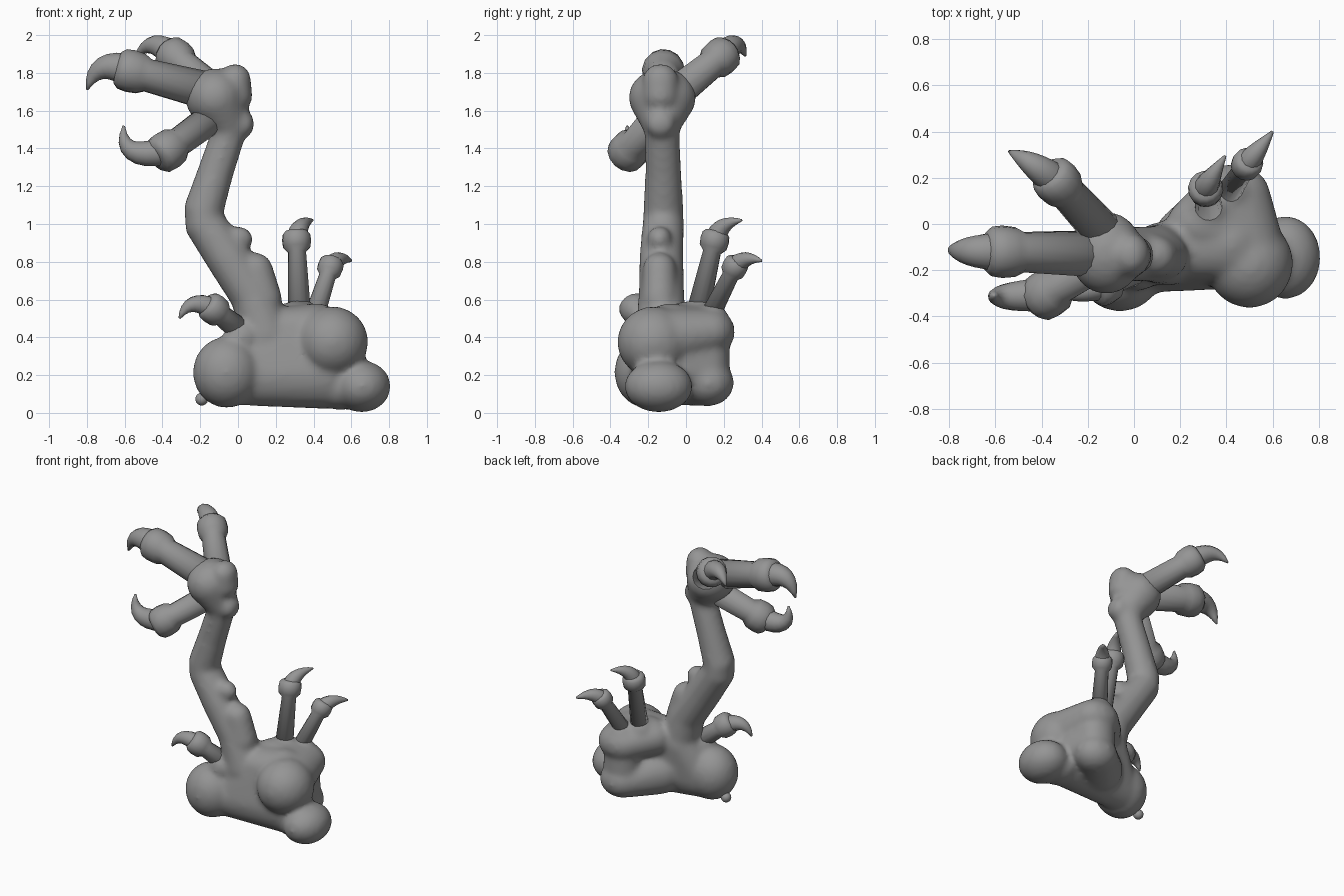
import bpy, bmesh, math
from mathutils import Vector, Matrix

cube = bpy.data.objects.get("Cube")
if cube:
    bpy.data.objects.remove(cube)

clay = bpy.data.materials.new("grey clay")
clay.use_nodes = True
grey = (0.3, 0.3, 0.3, 1)
clay.diffuse_color = grey
clay.node_tree.nodes["Principled BSDF"].inputs["Base Color"].default_value = grey


def finish(name, bm):
    bmesh.ops.recalc_face_normals(bm, faces=bm.faces)
    for f in bm.faces:
        f.smooth = True
    mesh = bpy.data.meshes.new(name)
    bm.to_mesh(mesh)
    bm.free()
    mesh.materials.append(clay)
    obj = bpy.data.objects.new(name, mesh)
    bpy.context.collection.objects.link(obj)
    return obj


def ball(bm, centre, size):
    m = Matrix.Translation(centre) @ Matrix.Diagonal((*size, 1))
    bmesh.ops.create_icosphere(bm, subdivisions=3, radius=1, matrix=m)


def sweep(bm, points, radii, sides=14):
    """Tapered round tube through the points, closed at both ends."""
    pts = [Vector(p) for p in points]
    rings = []
    for i, (p, r) in enumerate(zip(pts, radii)):
        d = (pts[min(i + 1, len(pts) - 1)] - pts[max(i - 1, 0)]).normalized()
        if i == 0:
            side = d.orthogonal()
        side = (side - d * side.dot(d)).normalized()
        up = d.cross(side)
        ring = []
        for k in range(sides):
            a = math.tau * k / sides
            ring.append(bm.verts.new(p + r * (side * math.cos(a) + up * math.sin(a))))
        rings.append(ring)
    for a, b in zip(rings, rings[1:]):
        for k in range(sides):
            n = (k + 1) % sides
            bm.faces.new((a[k], a[n], b[n], b[k]))
    bm.faces.new(rings[0][::-1])
    bm.faces.new(rings[-1])


def blend(name, bm, voxel, passes):
    """Fuse overlapping lumps into one soft skin."""
    obj = finish(name, bm)
    rm = obj.modifiers.new("fuse", 'REMESH')
    rm.mode = 'VOXEL'
    rm.voxel_size = voxel
    rm.use_smooth_shade = True
    sm = obj.modifiers.new("soften", 'SMOOTH')
    sm.factor = 0.5
    sm.iterations = passes


def hull(bm, lumps):
    """Convex lump wrapped round several balls."""
    cloud = bmesh.new()
    for centre, size in lumps:
        ball(cloud, centre, size)
    verts = [bm.verts.new(v.co) for v in cloud.verts]
    cloud.free()
    bmesh.ops.convex_hull(bm, input=verts)
    loose = [v for v in bm.verts if not v.link_faces]
    bmesh.ops.delete(bm, geom=loose, context='VERTS')


def digit(name, base, knuckle, r0, r1, rk, mid, tip, rc):
    """Finger with a swollen knuckle collar and a curved claw."""
    base, knuckle, mid, tip = map(Vector, (base, knuckle, mid, tip))
    d = (knuckle - base).normalized()
    bm = bmesh.new()
    steps = [(-0.85, r1), (-0.5, rk * 0.95), (0, rk), (0.4, rk * 0.95), (0.62, rk * 0.75), (0.68, rk * 0.4)]
    sweep(bm, [base] + [knuckle + d * rk * s for s, _ in steps], [r0] + [r for _, r in steps])
    finish(name + "_finger", bm)
    bm = bmesh.new()
    path, radii = [], []
    for i in range(9):
        t = i / 8
        path.append(knuckle * (1 - t) ** 2 + mid * 2 * t * (1 - t) + tip * t * t)
        radii.append(rc * (1 - t ** 1.8) + 0.006)
    sweep(bm, path, radii, 12)
    finish(name + "_claw", bm)


# Foot core
bm = bmesh.new()
hull(bm, [((0.0, -0.17, 0.2), (0.13, 0.13, 0.16)), ((0.46, -0.12, 0.21), (0.16, 0.16, 0.19)),
          ((0.12, -0.12, 0.42), (0.12, 0.13, 0.13)), ((0.42, -0.08, 0.45), (0.14, 0.16, 0.13))])
# Heel: upper and lower lumps with a slight waist
hull(bm, [((0.43, 0.13, 0.43), (0.16, 0.13, 0.125)), ((0.3, 0.0, 0.46), (0.16, 0.13, 0.13)),
          ((0.5, -0.1, 0.4), (0.15, 0.15, 0.15))])
hull(bm, [((0.43, 0.12, 0.16), (0.15, 0.135, 0.125)), ((0.26, -0.05, 0.2), (0.17, 0.14, 0.16))])
hull(bm, [((0.43, 0.12, 0.16), (0.13, 0.115, 0.1)), ((0.42, 0.12, 0.43), (0.13, 0.11, 0.1)),
          ((0.46, -0.1, 0.3), (0.15, 0.15, 0.15))])
# Big pads
ball(bm, (-0.06, -0.21, 0.215), (0.18, 0.17, 0.19))
ball(bm, (0.5, -0.17, 0.375), (0.19, 0.195, 0.19))
ball(bm, (0.655, -0.145, 0.14), (0.154, 0.182, 0.138))
ball(bm, (0.54, -0.12, 0.13), (0.13, 0.14, 0.115))
# Swellings at the roots of the small fingers
ball(bm, (0.325, 0.07, 0.53), (0.09, 0.08, 0.08))
ball(bm, (0.42, 0.14, 0.5), (0.09, 0.085, 0.08))
ball(bm, (0.02, -0.2, 0.4), (0.1, 0.09, 0.09))
# Forearm with its two lumps
sweep(bm, [(0.15, -0.13, 0.4), (0.08, -0.13, 0.62), (-0.06, -0.13, 0.83), (-0.18, -0.12, 1.01),
           (-0.183, -0.12, 1.07), (-0.12, -0.12, 1.27), (-0.06, -0.125, 1.45), (-0.03, -0.13, 1.6)],
      [0.14, 0.122, 0.117, 0.11, 0.107, 0.096, 0.092, 0.1], 18)
hull(bm, [((0.09, -0.14, 0.76), (0.095, 0.09, 0.09)), ((0.13, -0.14, 0.6), (0.105, 0.1, 0.1))])
ball(bm, (0.0, -0.14, 0.92), (0.08, 0.065, 0.07))
# Palm with its knobs
hull(bm, [((-0.12, -0.125, 1.67), (0.16, 0.18, 0.155)), ((-0.05, -0.13, 1.52), (0.1, 0.1, 0.08))])
hull(bm, [((-0.015, -0.135, 1.76), (0.085, 0.095, 0.09)), ((-0.01, -0.135, 1.67), (0.087, 0.095, 0.07))])
ball(bm, (0.025, -0.135, 1.53), (0.062, 0.08, 0.078))
blend("foot_arm_and_palm", bm, 0.018, 9)

# Small nub on the left pad
bm = bmesh.new()
ball(bm, (-0.192, -0.185, 0.073), (0.034, 0.034, 0.034))
finish("toe_nub", bm)

# Hand fingers, then the small ones growing from the foot
digit("middle", (-0.1, -0.13, 1.69), (-0.57, -0.12, 1.81), 0.105, 0.088, 0.114,
      (-0.75, -0.12, 1.885), (-0.8, -0.11, 1.71), 0.078)
digit("back", (-0.1, -0.07, 1.68), (-0.335, 0.185, 1.885), 0.09, 0.078, 0.102,
      (-0.45, 0.27, 2.005), (-0.54, 0.315, 1.89), 0.064)
digit("thumb", (-0.1, -0.13, 1.59), (-0.38, -0.305, 1.385), 0.085, 0.078, 0.108,
      (-0.63, -0.32, 1.33), (-0.605, -0.31, 1.52), 0.068)
digit("tall_foot", (0.325, 0.06, 0.52), (0.31, 0.152, 0.915), 0.062, 0.048, 0.077,
      (0.32, 0.18, 1.01), (0.395, 0.295, 1.02), 0.05)
digit("short_foot", (0.4, 0.12, 0.5), (0.49, 0.26, 0.775), 0.055, 0.045, 0.068,
      (0.53, 0.31, 0.835), (0.6, 0.4, 0.805), 0.046)
digit("left_foot", (0.06, -0.17, 0.4), (-0.13, -0.27, 0.55), 0.07, 0.056, 0.082,
      (-0.26, -0.3, 0.62), (-0.31, -0.31, 0.5), 0.05)
